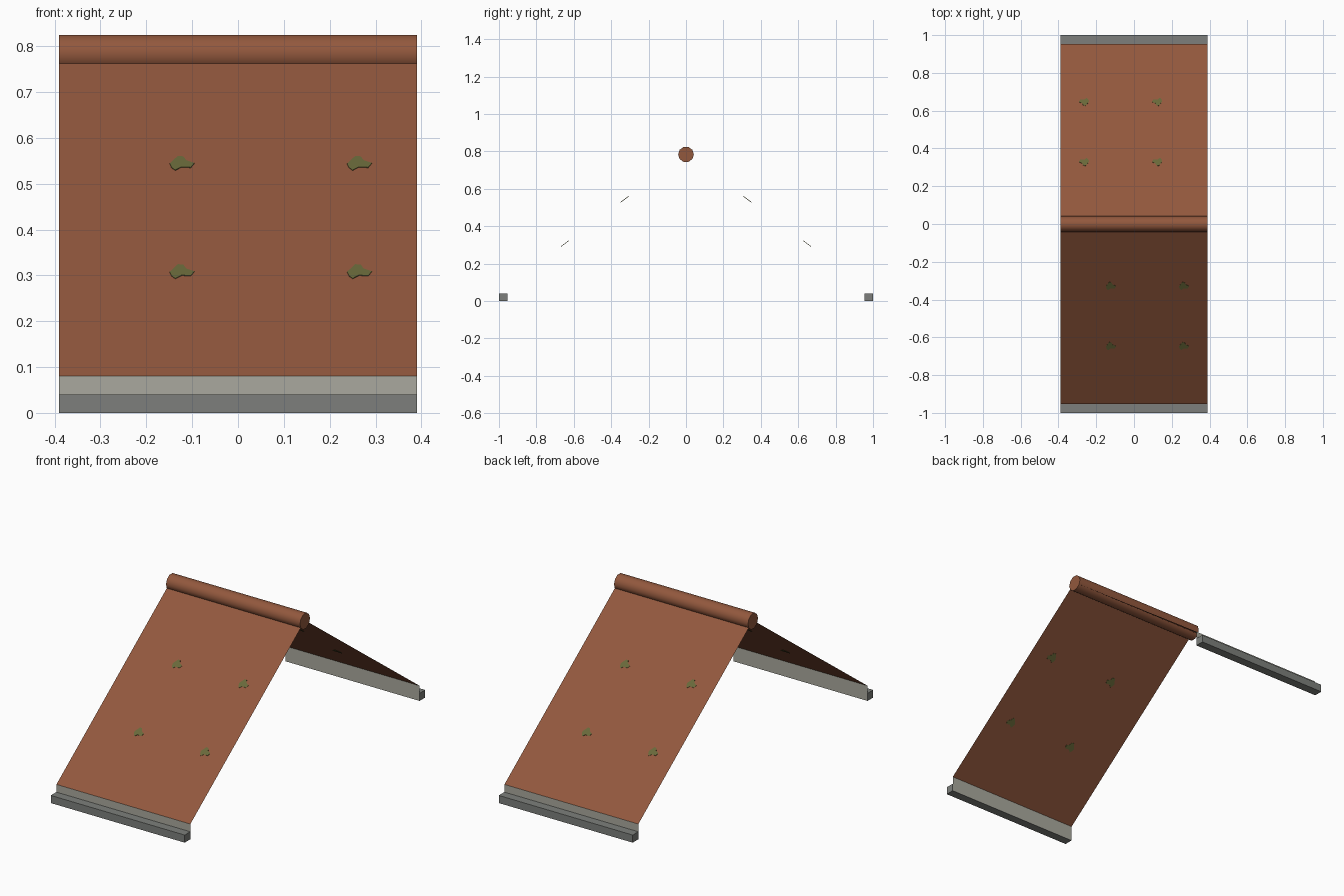
import bpy, bmesh, math
from mathutils import Vector, Matrix

if "Cube" in bpy.data.objects:
    bpy.data.objects.remove(bpy.data.objects["Cube"])

def material(name, rgb):
    m = bpy.data.materials.new(name)
    m.diffuse_color = (*rgb, 1)
    m.use_nodes = True
    m.node_tree.nodes["Principled BSDF"].inputs["Base Color"].default_value = m.diffuse_color
    return m

CLAY = material("clay brown", (0.29, 0.098, 0.047))
MOSS = material("moss green", (0.140, 0.140, 0.042))
STONE = material("gutter grey", (0.205, 0.213, 0.200))
PALE = material("pale fascia grey", (0.400, 0.397, 0.342))

HALF = 0.39                      # half length along the ridge
EAVE_Y, EAVE_Z = 0.953, 0.08
APEX = 0.788

def add(name, verts, faces, mat):
    me = bpy.data.meshes.new(name)
    me.from_pydata([tuple(v) for v in verts], [], faces)
    me.materials.append(mat)
    ob = bpy.data.objects.new(name, me)
    bpy.context.collection.objects.link(ob)
    return ob

def slope_point(x, y):
    return Vector((x, y, APEX + (APEX - EAVE_Z) * y / EAVE_Y))

# moss outline: x offset, offset up the slope
BLOB = [(-0.024, 0.0), (-0.014, 0.016), (-0.006, 0.028), (0.006, 0.026),
        (0.012, 0.012), (0.030, 0.002), (0.022, -0.014), (0.002, -0.012),
        (-0.012, -0.024), (-0.020, -0.014)]
up = Vector((0, EAVE_Y, APEX - EAVE_Z)).normalized()
normal = Vector((1, 0, 0)).cross(up)

for side, turn in (("front", 0), ("back", math.pi)):
    rot = Matrix.Rotation(turn, 4, 'Z')
    parts = []
    # tiled slope: a bare sheet
    parts.append(add(side + "_roof_slope",
        [slope_point(-HALF, -EAVE_Y), slope_point(HALF, -EAVE_Y),
         slope_point(HALF, 0), slope_point(-HALF, 0)], [(0, 1, 2, 3)], CLAY))
    # fascia: upright sheet behind the gutter
    y = -EAVE_Y
    parts.append(add(side + "_fascia",
        [(-HALF, y, 0), (HALF, y, 0), (HALF, y, EAVE_Z), (-HALF, y, EAVE_Z)],
        [(0, 1, 2, 3)], PALE))
    # gutter bar
    v = [(x, yy, z) for x in (-HALF, HALF) for yy in (-1, y - 0.001) for z in (0, 0.04)]
    parts.append(add(side + "_gutter", v,
        [(0, 1, 3, 2), (4, 6, 7, 5), (0, 4, 5, 1), (2, 3, 7, 6), (0, 2, 6, 4), (1, 5, 7, 3)], STONE))
    # moss patches: thin plates showing on both sides of the sheet
    n = len(BLOB)
    verts, faces = [], []
    for cx in (-0.125, 0.262):
        for cy in (-0.33, -0.648):
            b = len(verts)
            c = slope_point(cx, cy)
            for h in (0.0015, -0.0015):
                verts += [c + Vector((u, 0, 0)) + up * w + normal * h for u, w in BLOB]
            faces.append(tuple(b + i for i in reversed(range(n))))
            faces.append(tuple(b + n + i for i in range(n)))
            faces += [(b + i, b + (i + 1) % n, b + n + (i + 1) % n, b + n + i) for i in range(n)]
    parts.append(add(side + "_moss", verts, faces, MOSS))
    for ob in parts:
        ob.data.transform(rot)
        if not ob.name.endswith(("slope", "fascia")):
            bm = bmesh.new()
            bm.from_mesh(ob.data)
            bmesh.ops.recalc_face_normals(bm, faces=bm.faces)
            bm.to_mesh(ob.data)
            bm.free()

# ridge roll
bpy.ops.mesh.primitive_cylinder_add(vertices=10, radius=0.042, depth=2 * HALF,
    location=(0, 0, 0.784), rotation=(0, math.pi / 2, 0))
ridge = bpy.context.object
ridge.name = "ridge_roll"
ridge.data.materials.append(CLAY)
bpy.ops.object.shade_smooth_by_angle(angle=math.radians(45))
